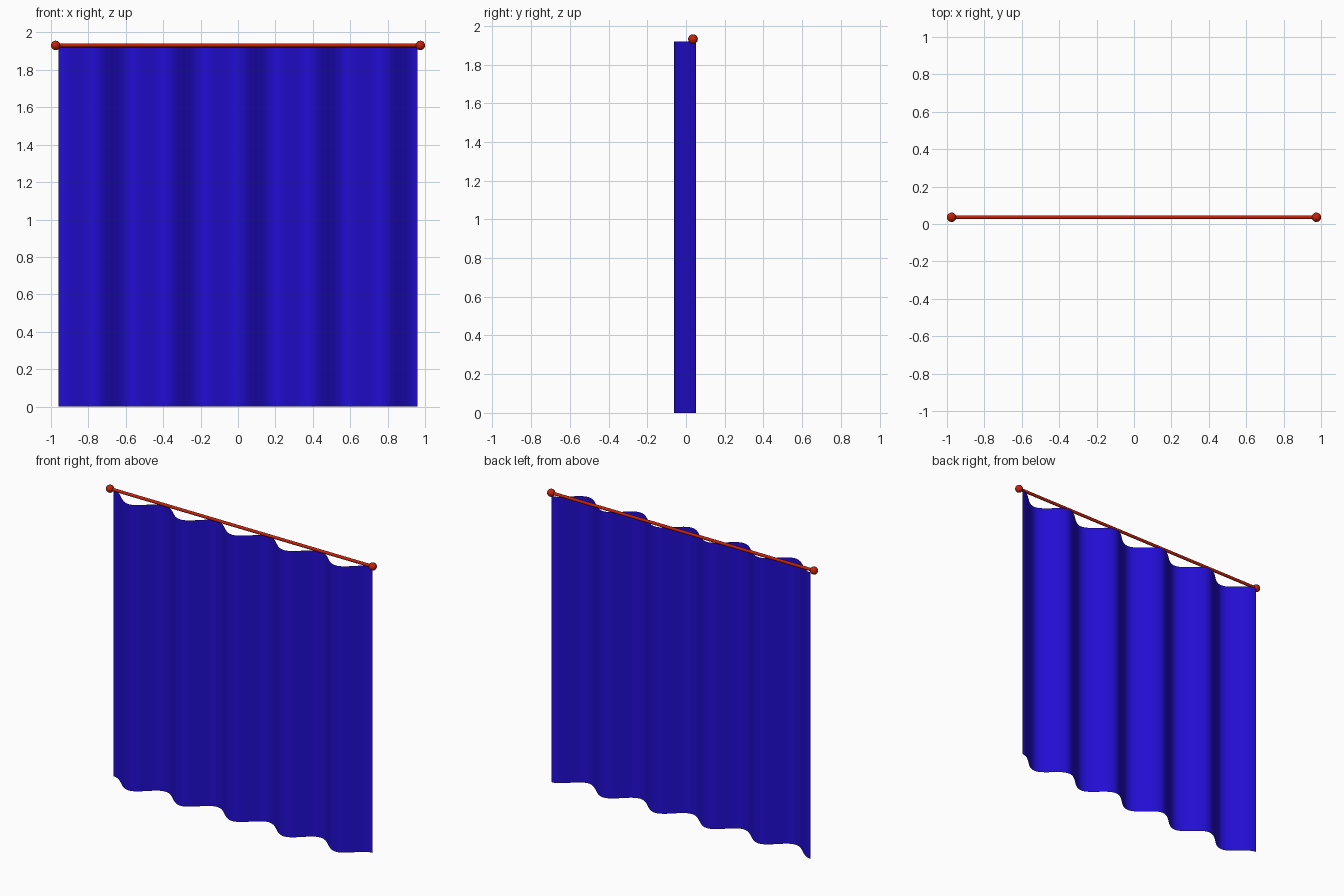
import bpy, bmesh
from math import cos, pi

if "Cube" in bpy.data.objects:
    bpy.data.objects.remove(bpy.data.objects["Cube"])

WIDTH, HEIGHT = 1.92, 1.92
FOLDS, STEPS = 5, 24
ROD_Y, ROD_Z = 0.036, 1.931


def material(name, color):
    mat = bpy.data.materials.new(name)
    mat.diffuse_color = color
    mat.use_nodes = True
    mat.node_tree.nodes["Principled BSDF"].inputs["Base Color"].default_value = mat.diffuse_color
    return mat


def finish(obj, name, mat):
    obj.name = name
    obj.data.materials.append(mat)
    for p in obj.data.polygons:
        p.use_smooth = True


blue = material("blue_cloth", (0.016, 0.004, 0.65, 1))
red = material("red_metal", (0.55, 0.016, 0.003, 1))

# Curtain: a wavy line across the width, extruded straight up as a thin sheet
bm = bmesh.new()
count = FOLDS * STEPS
line = []
for i in range(count + 1):
    t = i / count
    y = -0.005 + 0.057 * cos(2 * pi * FOLDS * t)
    line.append(bm.verts.new((-WIDTH / 2 + WIDTH * t, y, 0)))
edges = [bm.edges.new(pair) for pair in zip(line, line[1:])]
top = bmesh.ops.extrude_edge_only(bm, edges=edges)["geom"]
bmesh.ops.translate(bm, vec=(0, 0, HEIGHT),
                    verts=[g for g in top if isinstance(g, bmesh.types.BMVert)])
bm.normal_update()
bm.faces.ensure_lookup_table()
if bm.faces[0].normal.y > 0:
    bmesh.ops.reverse_faces(bm, faces=bm.faces[:])
mesh = bpy.data.meshes.new("curtain")
bm.to_mesh(mesh)
bm.free()
curtain = bpy.data.objects.new("curtain", mesh)
bpy.context.collection.objects.link(curtain)
finish(curtain, "curtain", blue)

# Rod along the top, behind the cloth
bpy.ops.mesh.primitive_cylinder_add(vertices=24, radius=0.01, depth=1.95,
                                    location=(0, ROD_Y, ROD_Z), rotation=(0, pi / 2, 0))
rod = bpy.context.object
finish(rod, "curtain_rod", red)
bpy.ops.object.shade_smooth_by_angle()

# Ball at each end of the rod
for side, name in ((-1, "left_finial"), (1, "right_finial")):
    bpy.ops.mesh.primitive_uv_sphere_add(segments=32, ring_count=16, radius=0.025,
                                         location=(side * 0.975, ROD_Y, ROD_Z))
    finish(bpy.context.object, name, red)
